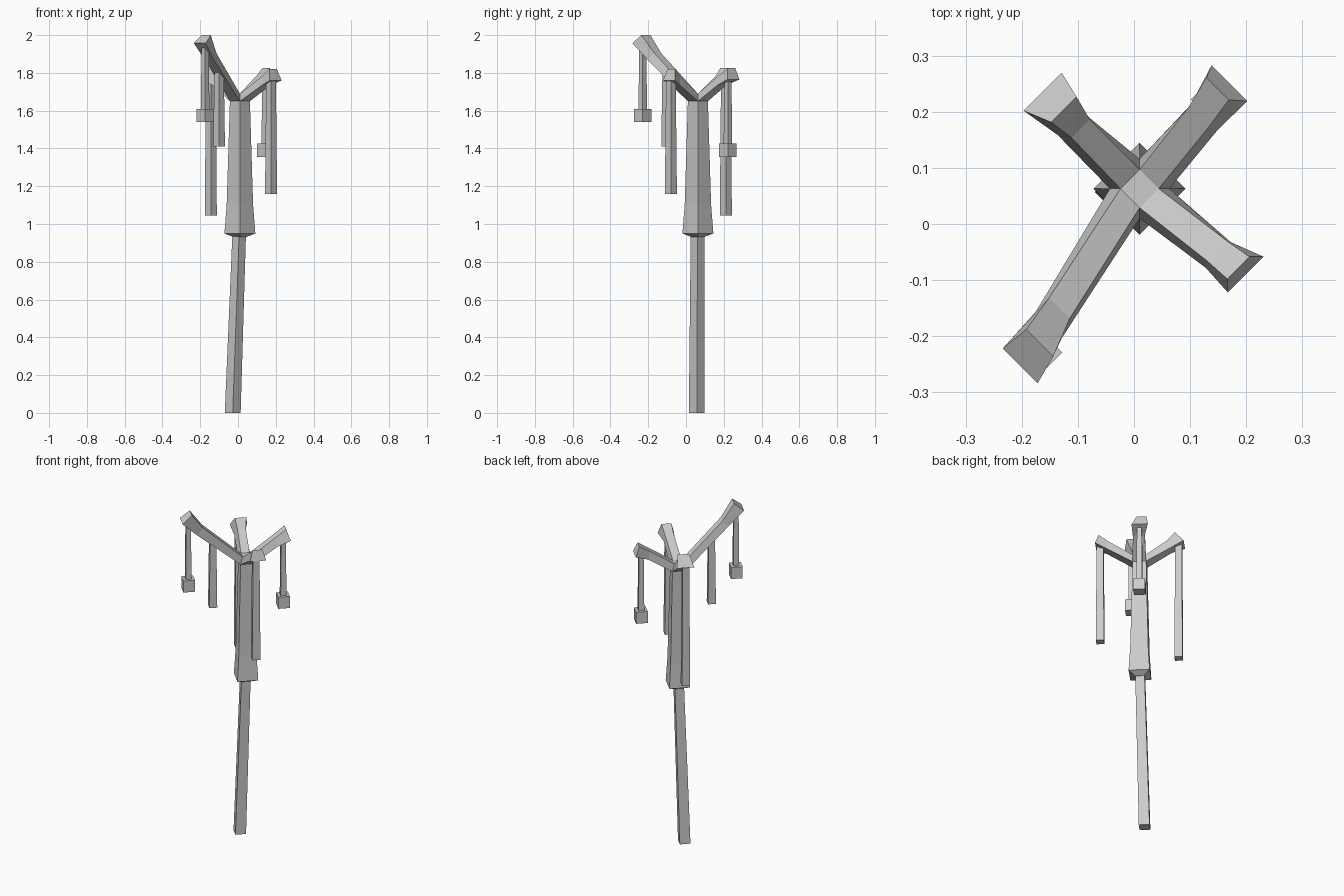
import bpy, bmesh, math
from mathutils import Vector

old = bpy.data.objects.get("Cube")
if old:
    bpy.data.objects.remove(old, do_unlink=True)

COLOUR = (0.6, 0.6, 0.6, 1.0)
grey = bpy.data.materials.new("plain_grey")
grey.use_nodes = True
grey.diffuse_color = COLOUR
grey.node_tree.nodes["Principled BSDF"].inputs["Base Color"].default_value = COLOUR


def loft(name, rings):
    """Join four-sided rings into a closed flat-faced solid."""
    bm = bmesh.new()
    loops = [[bm.verts.new(p) for p in ring] for ring in rings]
    for a, b in zip(loops, loops[1:]):
        for i in range(4):
            j = (i + 1) % 4
            bm.faces.new((a[i], a[j], b[j], b[i]))
    bm.faces.new(loops[0])
    bm.faces.new(loops[-1])
    bmesh.ops.recalc_face_normals(bm, faces=bm.faces)
    mesh = bpy.data.meshes.new(name)
    bm.to_mesh(mesh)
    bm.free()
    mesh.materials.append(grey)
    obj = bpy.data.objects.new(name, mesh)
    bpy.context.collection.objects.link(obj)
    return obj


def diamond(x, y, z, r):
    """Horizontal square ring with its corners on the x and y axes."""
    return [(x + r, y, z), (x, y + r, z), (x - r, y, z), (x, y - r, z)]


# Leaning pole and the flared trunk above it
CX, CY = 0.01, 0.063
loft("pole", [diamond(-0.028, 0.057, 0, 0.042), diamond(0.006, 0.061, 0.94, 0.036)])
loft("trunk", [diamond(CX, CY, z, r) for z, r in
               ((0.932, 0.036), (0.95, 0.082), (1.1, 0.07), (1.65, 0.053), (1.69, 0.034))])


def arm(name, sx, sy, sections):
    """Flared branch; each section is lower midpoint, half width, upper midpoint, half width."""
    side = Vector((-sy, sx, 0)).normalized()
    root = math.sqrt(0.5)
    start = ((CX + sx * 0.0265, CY + sy * 0.0265, 1.65), 0.053 * root,
             (CX + sx * 0.017, CY + sy * 0.017, 1.69), 0.034 * root)
    rings = []
    for low, wl, high, wh in [start] + sections:
        low, high = Vector(low), Vector(high)
        rings.append([low - side * wl, low + side * wl, high + side * wh, high - side * wh])
    loft(name, rings)


arm("front_right_arm", -1, -1, [
    ((-0.152, -0.18, 1.87), 0.033, (-0.133, -0.15, 1.905), 0.026),
    ((-0.203, -0.253, 1.957), 0.044, (-0.168, -0.212, 2.0), 0.034)])
arm("back_right_arm", -1, 1, [
    ((-0.115, 0.18, 1.735), 0.03, (-0.095, 0.17, 1.78), 0.023),
    ((-0.163, 0.236, 1.765), 0.048, (-0.125, 0.204, 1.825), 0.032)])
arm("back_left_arm", 1, 1, [
    ((0.125, 0.19, 1.735), 0.033, (0.115, 0.19, 1.785), 0.025),
    ((0.17, 0.251, 1.765), 0.045, (0.149, 0.241, 1.825), 0.028)])
arm("front_left_arm", 1, -1, [
    ((0.15, -0.055, 1.735), 0.032, (0.148, -0.048, 1.785), 0.025),
    ((0.199, -0.09, 1.76), 0.045, (0.186, -0.078, 1.82), 0.028)])


# Hanging rods, slightly wider at the foot
def rod(name, x, y, top, bottom, r):
    loft(name, [diamond(x, y, bottom, r), diamond(x, y, top, r * 0.8)])


rod("long_back_rod", -0.144, 0.211, 1.78, 1.045, 0.032)
rod("long_front_rod", 0.175, -0.08, 1.77, 1.16, 0.032)
rod("middle_rod", -0.1, -0.1, 1.82, 1.41, 0.031)

# Thin rods carrying block weights
for place, x, y, top, base in (("front", -0.174, -0.229, 1.96, 1.54),
                               ("back", 0.147, 0.222, 1.78, 1.355)):
    rod(place + "_weight_rod", x, y, top, base + 0.06, 0.023)
    loft(place + "_weight", [diamond(x, y, base, 0.046), diamond(x, y, base + 0.07, 0.046)])
